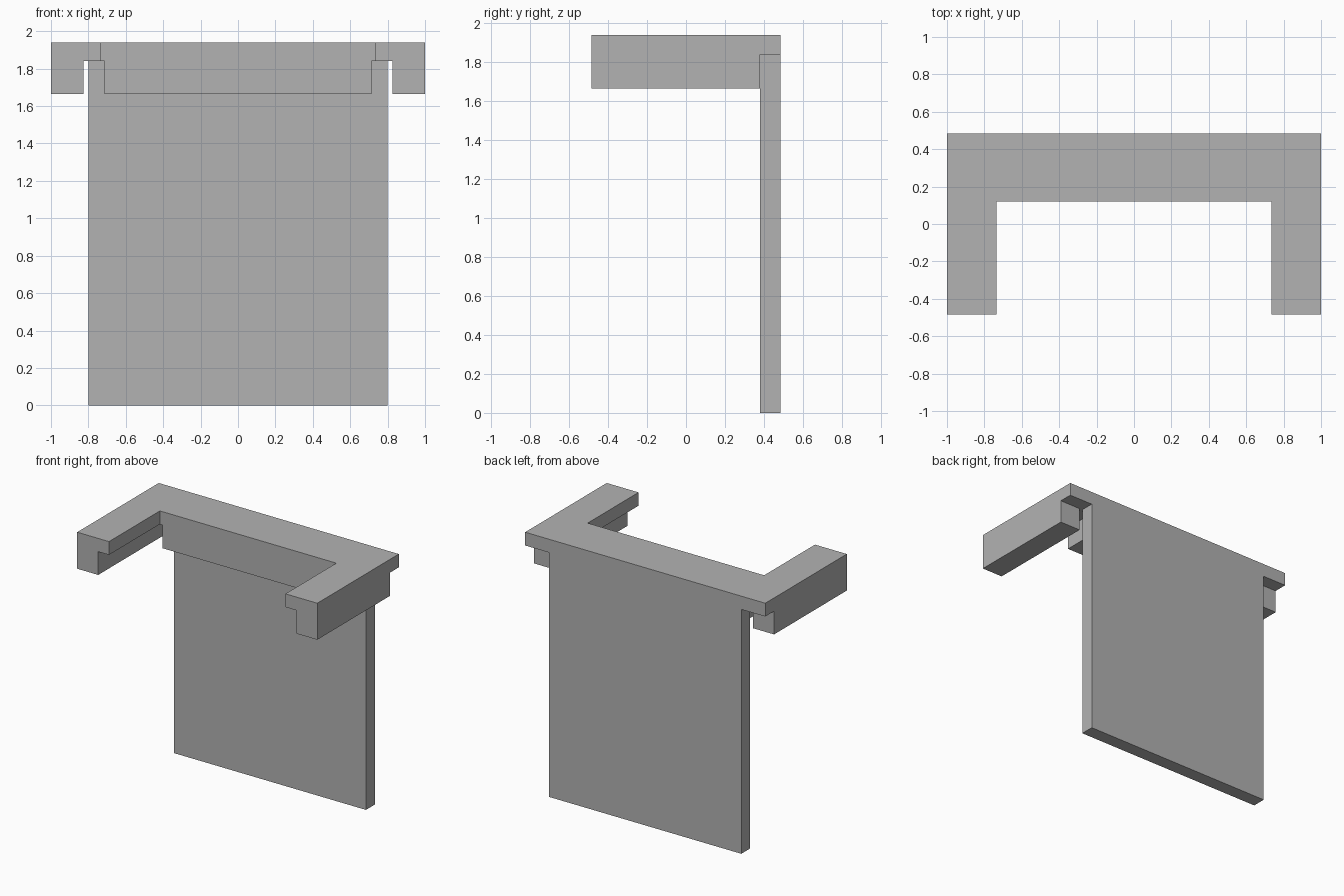
import bpy
import bmesh

cube = bpy.data.objects.get("Cube")
if cube:
    bpy.data.objects.remove(cube, do_unlink=True)

grey = bpy.data.materials.new("plain_grey")
grey.use_nodes = True
colour = (0.448, 0.448, 0.448, 1)
grey.diffuse_color = colour
grey.node_tree.nodes["Principled BSDF"].inputs["Base Color"].default_value = colour

# Shared levels and depths
FRONT, INNER, PANEL, BACK = -0.485, 0.12, 0.38, 0.485
LIP, UNDER, TOP = 1.665, 1.84, 1.94


def prism(name, outline, z0, z1):
    """Extrude a flat outline, given from above, between two heights."""
    bm = bmesh.new()
    base = bm.faces.new([bm.verts.new((x, y, z0)) for x, y in outline])
    top = bmesh.ops.extrude_face_region(bm, geom=[base])["geom"]
    verts = [v for v in top if isinstance(v, bmesh.types.BMVert)]
    bmesh.ops.translate(bm, verts=verts, vec=(0, 0, z1 - z0))
    bmesh.ops.recalc_face_normals(bm, faces=bm.faces)
    mesh = bpy.data.meshes.new(name)
    bm.to_mesh(mesh)
    bm.free()
    mesh.materials.append(grey)
    obj = bpy.data.objects.new(name, mesh)
    bpy.context.collection.objects.link(obj)
    return obj


def box(name, x0, x1, y0, y1, z0, z1):
    return prism(name, [(x0, y0), (x1, y0), (x1, y1), (x0, y1)], z0, z1)


# U-shaped top slab
half = [(1, BACK), (1, FRONT), (0.735, FRONT), (0.735, INNER)]
prism("top_slab", half + [(-x, y) for x, y in reversed(half)], UNDER, TOP)

# Upright back panel
box("back_panel", -0.8, 0.8, PANEL, BACK, 0, UNDER)

# Rail in front of the panel, under the slab
box("inner_rail", -0.715, 0.715, INNER, PANEL, LIP, UNDER)

# Outer rails under both arms
for side, x0, x1 in (("left", 0.825, 1), ("right", -1, -0.825)):
    box(side + "_arm_rail", x0, x1, FRONT, PANEL, LIP, UNDER)
